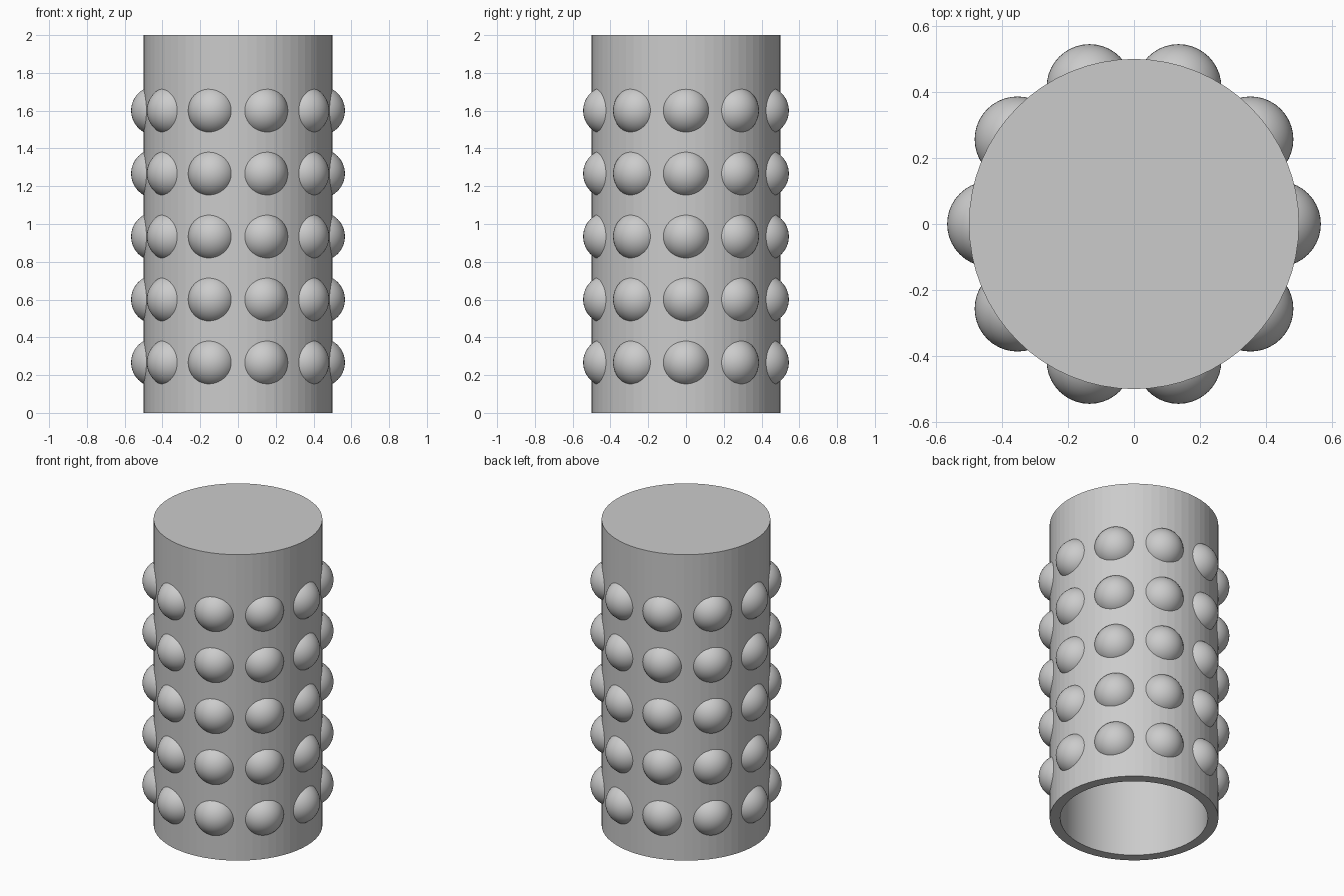
import bpy, bmesh, math
from mathutils import Matrix, Vector

cube = bpy.data.objects.get("Cube")
if cube:
    bpy.data.objects.remove(cube, do_unlink=True)

SIDES = 64
OUTER, WALL, HEIGHT = 0.5, 0.0625, 2.0
INNER = OUTER - WALL
BUMP_R, BUMP_DIST, CUT = 0.13, 0.436, 0.46

grey = bpy.data.materials.new("plain grey")
grey.use_nodes = True
colour = (0.6, 0.6, 0.6, 1)
grey.diffuse_color = colour
grey.node_tree.nodes["Principled BSDF"].inputs["Base Color"].default_value = colour


def finish(bm, name):
    bmesh.ops.recalc_face_normals(bm, faces=bm.faces)
    mesh = bpy.data.meshes.new(name)
    bm.to_mesh(mesh)
    bm.free()
    mesh.materials.append(grey)
    obj = bpy.data.objects.new(name, mesh)
    bpy.context.collection.objects.link(obj)
    return obj


# Hollow tube, closed at the top and open at the bottom
bm = bmesh.new()
profile = [(OUTER, HEIGHT), (OUTER, 0), (INNER, 0), (INNER, HEIGHT - WALL)]
rings = []
for r, z in profile:
    angles = [math.tau * i / SIDES for i in range(SIDES)]
    rings.append([bm.verts.new((r * math.cos(a), r * math.sin(a), z)) for a in angles])
for k, (a, b) in enumerate(zip(rings, rings[1:])):
    for i in range(SIDES):
        j = (i + 1) % SIDES
        face = bm.faces.new((a[i], a[j], b[j], b[i]))
        face.smooth = k == 2
bm.faces.new(rings[0])
bm.faces.new(rings[-1])
# Keep the bore smooth but its rims crisp
for e in bm.edges:
    if len(e.link_faces) == 2 and e.calc_face_angle(0) > math.radians(30):
        e.smooth = False
finish(bm, "tube")

# One round bump, cut flat inside the tube wall
bm = bmesh.new()
bmesh.ops.create_uvsphere(bm, u_segments=40, v_segments=24, radius=BUMP_R,
                          matrix=Matrix.Translation((BUMP_DIST, 0, 0)))
for f in bm.faces:
    f.smooth = True
cut = bmesh.ops.bisect_plane(bm, geom=bm.verts[:] + bm.edges[:] + bm.faces[:],
                             plane_co=Vector((CUT, 0, 0)),
                             plane_no=Vector((1, 0, 0)), clear_inner=True)
rim = [e for e in cut["geom_cut"] if isinstance(e, bmesh.types.BMEdge)]
for e in rim:
    e.smooth = False
bmesh.ops.holes_fill(bm, edges=rim)
bump = finish(bm, "bump")
bump_mesh = bump.data
bpy.data.objects.remove(bump)

# Five rows of ten bumps around the tube
for row in range(5):
    for step in range(10):
        obj = bpy.data.objects.new(f"bump_row{row + 1}_{step + 1}", bump_mesh)
        obj.location.z = 0.267 + row / 3
        obj.rotation_euler.z = math.tau * step / 10
        bpy.context.collection.objects.link(obj)
